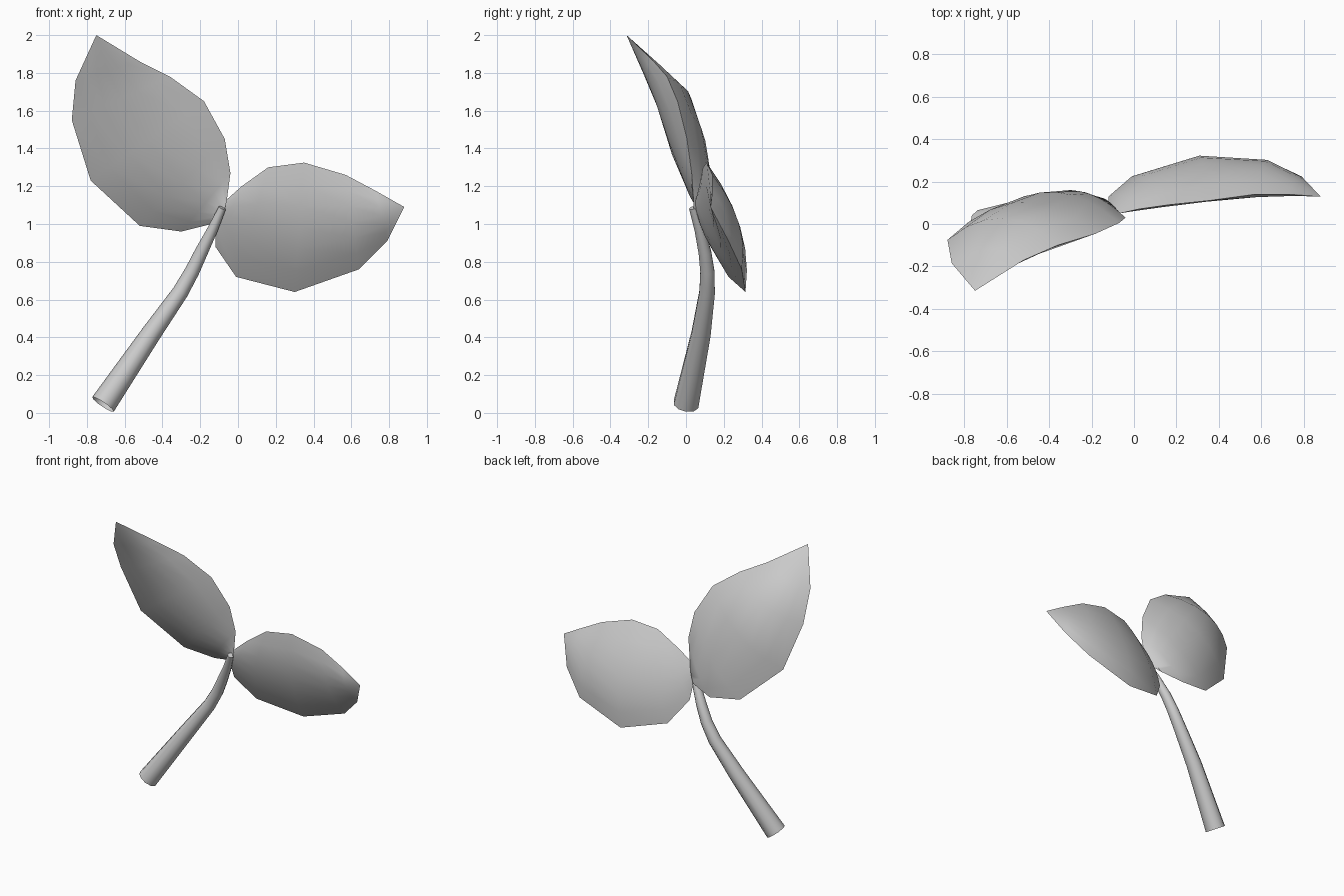
import bpy
import bmesh
import math
from mathutils import Vector

cube = bpy.data.objects.get("Cube")
if cube:
    bpy.data.objects.remove(cube)

grey = bpy.data.materials.new("plain grey")
grey.use_nodes = True
colour = (0.6, 0.6, 0.6, 1)
grey.diffuse_color = colour
grey.node_tree.nodes["Principled BSDF"].inputs["Base Color"].default_value = colour


def skin(name, rings):
    """Join rings of points into one smooth surface, keeping sharp rims."""
    bm = bmesh.new()
    grid = [[bm.verts.new(p) for p in ring] for ring in rings]
    for a, b in zip(grid, grid[1:]):
        n = len(a)
        for i in range(n):
            j = (i + 1) % n
            bm.faces.new((a[i], a[j], b[j], b[i]))
    bmesh.ops.remove_doubles(bm, verts=bm.verts, dist=0.0005)
    bmesh.ops.recalc_face_normals(bm, faces=bm.faces)
    for f in bm.faces:
        f.smooth = True
    for e in bm.edges:
        e.smooth = e.calc_face_angle(0) < 0.9
    mesh = bpy.data.meshes.new(name)
    bm.to_mesh(mesh)
    bm.free()
    mesh.materials.append(grey)
    obj = bpy.data.objects.new(name, mesh)
    bpy.context.collection.objects.link(obj)


def leaf(name, base, tip, upper, lower, fronts, backs, steps=6):
    """Plump leaf: each ring swells forwards and backwards between its edges."""
    rings = [[base] * (2 * steps)]
    for u, l, front, back in zip(upper, lower, fronts, backs):
        ring = []
        for i in range(2 * steps):
            t = i / steps if i <= steps else 2 - i / steps
            p = Vector(u).lerp(Vector(l), t)
            p.y += (-front if i <= steps else back) * 4 * t * (1 - t)
            ring.append(p)
        rings.append(ring)
    rings.append([tip] * (2 * steps))
    skin(name, rings)


# Tall leaf on the model's right
leaf("right_leaf", (-.07, .04, 1.08), (-.75, -.315, 2.0),
     [(-.06, .04, 1.12), (-.04, .03, 1.27), (-.07, .005, 1.45),
      (-.18, -.045, 1.65), (-.36, -.1, 1.78), (-.52, -.17, 1.86)],
     [(-.14, .12, 1.0), (-.3, .16, .96), (-.52, .13, .99),
      (-.78, .01, 1.23), (-.88, -.075, 1.55), (-.86, -.185, 1.76)],
     [.01, .045, .075, .075, .08, .05],
     [.01, .03, .07, .12, .115, .06])

# Low leaf on the model's left
leaf("left_leaf", (-.07, .05, 1.08), (.88, .13, 1.09),
     [(-.07, .05, 1.12), (.02, .07, 1.2), (.16, .09, 1.3),
      (.35, .11, 1.325), (.57, .14, 1.26), (.73, .14, 1.175)],
     [(-.12, .08, 1.0), (-.12, .13, .88), (-.01, .225, .72),
      (.3, .315, .64), (.64, .295, .76), (.79, .225, .91)],
     [.01, .035, .06, .07, .07, .04],
     [.01, .03, .055, .075, .06, .03])

# Tapering bent stem, open at the foot and closed at the top
path = [Vector(p) for p in ((-.715, 0, .045), (-.46, .08, .42), (-.305, .112, .64),
                            (-.243, .113, .75), (-.195, .1, .85),
                            (-.135, .072, .97), (-.083, .035, 1.085))]
radii = [.069, .053, .043, .039, .035, .028, .02]
rings = []
for k, (centre, r) in enumerate(zip(path, radii)):
    along = (path[min(k + 1, len(path) - 1)] - path[max(k - 1, 0)]).normalized()
    side = along.cross(Vector((0, 1, 0))).normalized()
    back = side.cross(along)
    rings.append([centre + r * (side * math.cos(a) + back * math.sin(a))
                  for a in (math.tau * i / 10 for i in range(10))])
rings.append([path[-1]] * 10)
skin("stem", rings)
